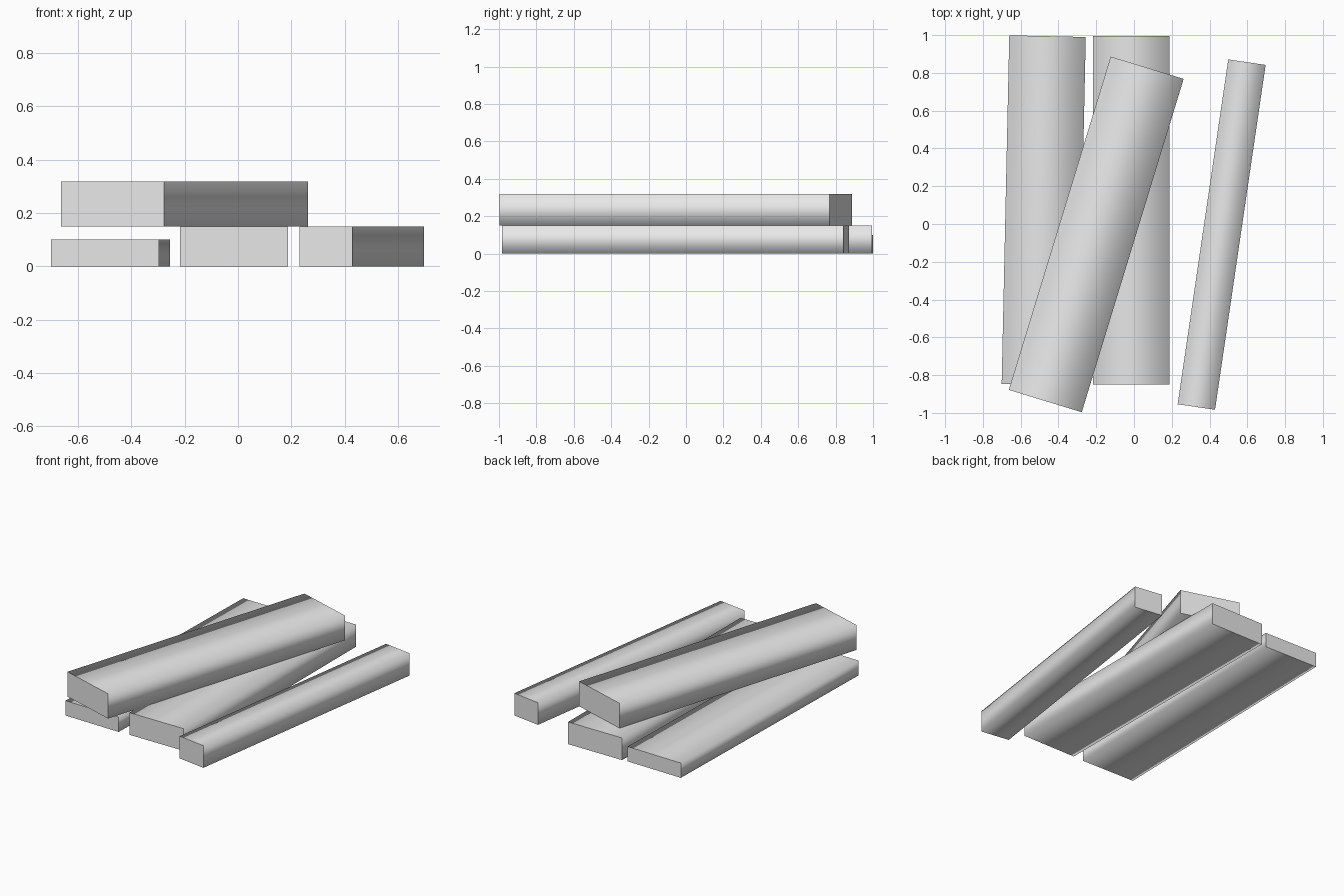
import bpy, bmesh, math
from mathutils import Matrix

if "Cube" in bpy.data.objects:
    bpy.data.objects.remove(bpy.data.objects["Cube"])

grey = bpy.data.materials.new("plank_grey")
grey.diffuse_color = (0.8, 0.8, 0.8, 1)
grey.use_nodes = True
grey.node_tree.nodes["Principled BSDF"].inputs["Base Color"].default_value = grey.diffuse_color
LENGTH = 1.845


def plank(name, x, y, z, width, height, angle):
    """Square-edged plank: long sides smooth shaded, sawn ends flat."""
    bm = bmesh.new()
    bmesh.ops.create_cube(bm, size=1, matrix=Matrix.Diagonal((width, LENGTH, height, 1)))
    for f in bm.faces:
        f.smooth = True
    bm.normal_update()
    for e in bm.edges:
        # edges around the end caps stay sharp
        e.smooth = not any(abs(f.normal.y) > 0.9 for f in e.link_faces)
    me = bpy.data.meshes.new(name)
    bm.to_mesh(me)
    bm.free()
    me.materials.append(grey)
    ob = bpy.data.objects.new(name, me)
    ob.location = (x, y, z + height / 2)
    ob.rotation_euler.z = math.radians(angle)
    bpy.context.collection.objects.link(ob)


# Three planks on the ground, one lying across two of them
plank("left_plank", -0.478, 0.072, 0, 0.405, 0.10, -1.25)
plank("middle_plank", -0.015, 0.072, 0, 0.405, 0.15, 0)
plank("right_beam", 0.464, -0.056, 0, 0.20, 0.15, -8.35)
plank("top_plank", -0.20, -0.055, 0.15, 0.404, 0.168, -17)
